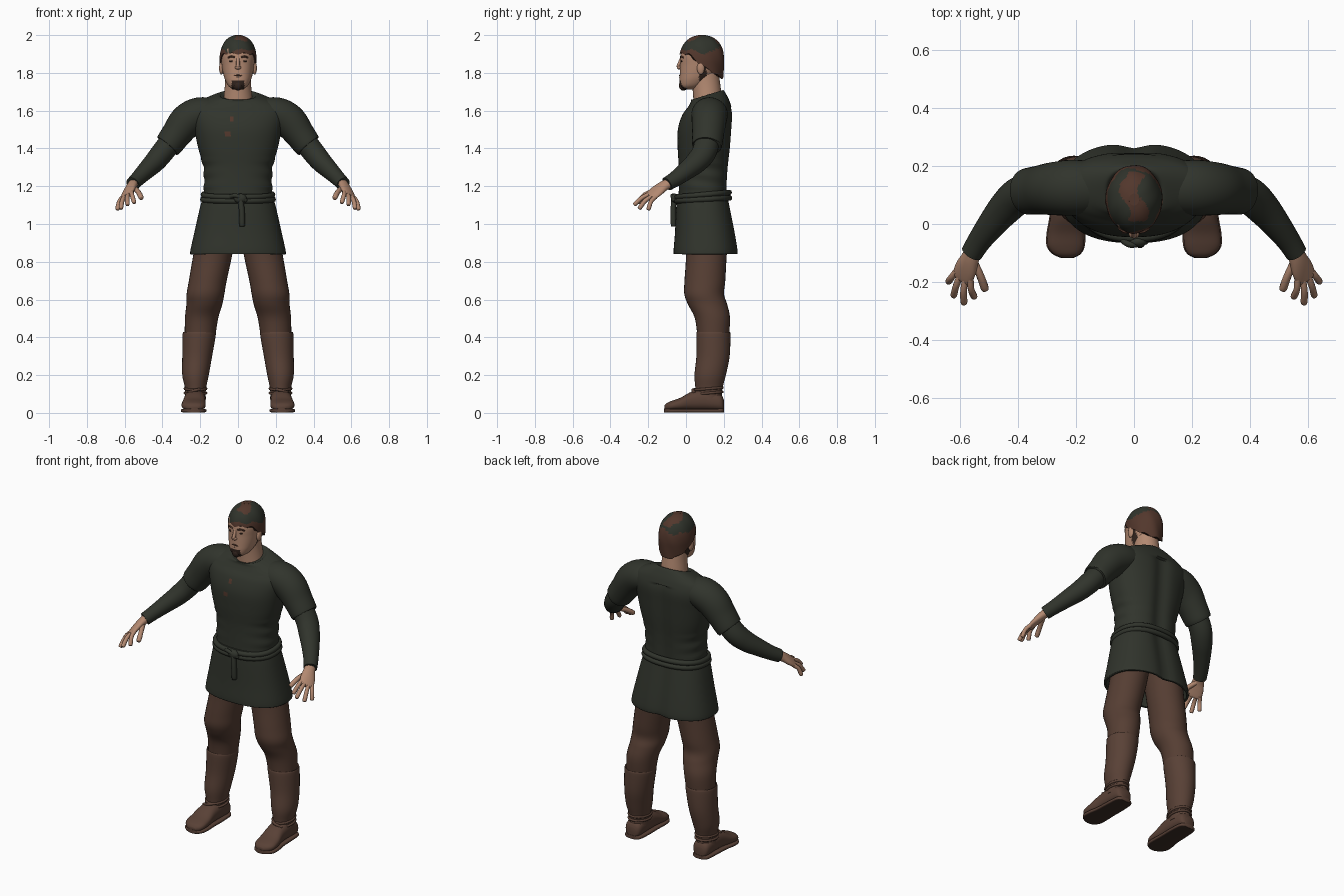
import bpy, bmesh, math
from mathutils import Vector, Matrix

if "Cube" in bpy.data.objects:
    bpy.data.objects.remove(bpy.data.objects["Cube"])


def material(name, colour):
    mat = bpy.data.materials.new(name)
    mat.use_nodes = True
    mat.diffuse_color = (*colour, 1)
    mat.node_tree.nodes["Principled BSDF"].inputs["Base Color"].default_value = (*colour, 1)
    return mat


GREEN = material("dark_green_cloth", (.030, .034, .025))
TROUSER = material("trouser_brown", (.092, .048, .033))
BOOT = material("boot_brown", (.100, .053, .037))
SOLE = material("sole_brown", (.045, .026, .019))
SKIN = material("skin", (.45, .25, .165))
HAIR = material("hair_brown", (.085, .038, .025))
BEARD = material("beard_dark_brown", (.032, .018, .013))


def finish(name, bm, mats, rule=None, solid=0):
    """Turn a bmesh into an object, colouring faces by an optional rule."""
    bmesh.ops.recalc_face_normals(bm, faces=bm.faces)
    for f in bm.faces:
        f.smooth = True
        if rule:
            f.material_index = rule(f.calc_center_median())
    mesh = bpy.data.meshes.new(name)
    bm.to_mesh(mesh)
    bm.free()
    for m in mats:
        mesh.materials.append(m)
    obj = bpy.data.objects.new(name, mesh)
    bpy.context.collection.objects.link(obj)
    if solid:
        mod = obj.modifiers.new("thickness", "SOLIDIFY")
        mod.thickness, mod.offset = solid, -1
    return obj


def skin_rows(name, rows, mats, caps=True, closed=False, rule=None, solid=0):
    """Bridge rows of points, each row a closed loop."""
    bm = bmesh.new()
    loops = [[bm.verts.new(p) for p in row] for row in rows]
    n = len(loops[0])
    pairs = list(zip(loops, loops[1:])) + ([(loops[-1], loops[0])] if closed else [])
    for a, b in pairs:
        for i in range(n):
            j = (i + 1) % n
            bm.faces.new((a[i], a[j], b[j], b[i]))
    if caps and not closed:
        bm.faces.new(loops[0])
        bm.faces.new(loops[-1])
    return finish(name, bm, mats, rule, solid)


def smooth_rings(rings, steps):
    """Catmull-Rom interpolation through the ring tuples."""
    r = [rings[0]] + list(rings) + [rings[-1]]
    out = []
    for i in range(1, len(r) - 2):
        for k in range(steps):
            t = k / steps
            out.append([.5 * (2 * b + (c - a) * t + (2 * a - 5 * b + 4 * c - d) * t * t
                              + (3 * b - a - 3 * c + d) * t ** 3)
                        for a, b, c, d in zip(r[i - 1], r[i], r[i + 1], r[i + 2])])
    return out + [list(rings[-1])]


def power(c, p):
    return math.copysign(abs(c) ** (2 / p), c)


def loft(name, rings, mats, side=1, mode="z", u=None, p=2, n=32, steps=5, deform=None, **kw):
    """Rings are (x, y, z, half width, half depth[, tilt]); mode is z, y or path."""
    rings = smooth_rings(rings, steps)
    rows = []
    for i, ring in enumerate(rings):
        c = Vector(ring[:3])
        tilt = ring[5] if len(ring) > 5 else 0
        if mode == "path":
            t = (Vector(rings[min(i + 1, len(rings) - 1)][:3]) - Vector(rings[max(i - 1, 0)][:3])).normalized()
            w = (u - t * u.dot(t)).normalized() if u else t.cross(Vector((0, 1, 0))).normalized()
            v = t.cross(w)
        else:
            w = Vector((1, 0, 0))
            v = Vector((0, 1, tilt)) if mode == "z" else Vector((0, 0, 1))
        row = []
        for k in range(n):
            a = 2 * math.pi * k / n
            q = c + w * ring[3] * power(math.cos(a), p) + v * ring[4] * power(math.sin(a), p)
            if deform:
                q = deform(q)
            row.append(Vector((q.x * side, q.y, q.z)))
        rows.append(row)
    return skin_rows(name, rows, mats, **kw)


def tube(name, points, radius, mat, side=1, steps=4, n=10):
    """Round-ended tube through points."""
    rings = [(*q, radius, radius) for q in points]
    a, b = Vector(points[-2]), Vector(points[-1])
    tip = b + (b - a).normalized() * radius * .6
    rings.append((*tip, radius * .3, radius * .3))
    return loft(name, rings, [mat], side, "path", n=n, steps=steps)


def band(name, x, y, z, rx, ry, radius, mat, tilt=0, p=2):
    """Closed cord around a body section."""
    rows = []
    for k in range(64):
        a = 2 * math.pi * k / 64
        d = Vector((power(math.cos(a), p), power(math.sin(a), p), 0))
        rows.append([Vector((x + d.x * (rx + radius * math.cos(b)), y + d.y * (ry + radius * math.cos(b)),
                             z + tilt * d.y + radius * math.sin(b)))
                     for b in [math.pi * j / 5 for j in range(10)]])
    return skin_rows(name, rows, [mat], closed=True)


def ball(name, loc, size, mat):
    bm = bmesh.new()
    bmesh.ops.create_uvsphere(bm, u_segments=20, v_segments=12, radius=1,
                              matrix=Matrix.Translation(loc) @ Matrix.Diagonal((*size, 1)))
    return finish(name, bm, [mat])


# Tunic body with spine groove, waist folds and two small stains
def cloth(q):
    groove = math.exp(-(q.x / .045) ** 2)
    if q.y > .15 and q.z < 1.62:
        q.y -= .018 * groove
    if 1.16 < q.z < 1.34:
        q.x *= 1 + .018 * math.sin(q.z * 90 + q.y * 12)
    return q


def stains(c):
    spots = ((-.035, 1.555, .012), (-.06, 1.475, .017))
    return int(c.y < .05 and any(math.hypot(c.x - x, c.z - z) < r for x, z, r in spots))


loft("tunic_body", [(0, .09, 1.10, .18, .13, 0), (0, .092, 1.2, .18, .13, 0), (0, .095, 1.3, .183, .133, 0),
                    (0, .097, 1.4, .21, .141, 0), (0, .101, 1.5, .232, .144, 0), (0, .114, 1.58, .25, .134, .03),
                    (0, .122, 1.63, .235, .112, .1), (0, .12, 1.662, .175, .096, .2),
                    (0, .112, 1.683, .108, .085, .3), (0, .112, 1.676, .09, .07, .3)],
     [GREEN, HAIR], p=2.3, n=96, steps=8, deform=cloth, rule=stains)
loft("tunic_skirt", [(0, .09, 1.16, .178, .133), (0, .092, 1.1, .198, .143), (0, .102, .96, .23, .16),
                     (0, .106, .87, .25, .171), (0, .106, .84, .254, .171)],
     [GREEN], p=2.4, n=72, deform=cloth, caps=False, solid=.012)

# Rope belt, knot and hanging tail
band("belt_upper", 0, .09, 1.155, .183, .138, .015, GREEN, .012, 2.3)
band("belt_lower", 0, .09, 1.13, .186, .14, .015, GREEN, .008, 2.3)
ball("belt_knot", (.012, -.06, 1.135), (.034, .02, .026), GREEN)
tube("belt_tail", [(.012, -.062, 1.14), (.02, -.068, 1.07), (.022, -.066, .995)], .015, GREEN)
tube("belt_loop", [(-.04, -.055, 1.145), (-.01, -.072, 1.15), (.04, -.06, 1.125)], .011, GREEN)

# Neck and head, with jaw beard coloured by position
loft("neck", [(0, .118, 1.6, .085, .075), (0, .112, 1.69, .074, .075), (0, .106, 1.75, .068, .074),
              (0, .1, 1.82, .065, .07)], [SKIN])


def beard(c):
    chin = c.z < 1.762 and c.y < .01 and abs(c.x) < .034
    jaw = abs(c.x) > .035 and .07 < c.y < .11 and c.z < 1.86
    return int(chin or jaw)


loft("head", [(0, .015, 1.712, .026, .03), (0, .026, 1.73, .05, .056), (0, .042, 1.757, .066, .076),
              (0, .06, 1.79, .077, .093), (0, .078, 1.84, .086, .109), (0, .082, 1.9, .09, .11),
              (0, .085, 1.95, .073, .093), (0, .087, 1.984, .03, .035)],
     [SKIN, BEARD], p=2.25, n=64, steps=8, rule=beard)
ball("goatee", (0, -.014, 1.733), (.025, .024, .027), BEARD)
tube("nose_bridge", [(0, -.022, 1.878), (0, -.035, 1.85), (0, -.041, 1.832)], .0095, SKIN)
ball("nose_tip", (0, -.036, 1.828), (.017, .013, .010), SKIN)
tube("mouth", [(-.022, -.027, 1.784), (0, -.033, 1.787), (.022, -.027, 1.784)], .004, HAIR)
tube("lower_lip", [(-.015, -.027, 1.777), (0, -.031, 1.776), (.015, -.027, 1.777)], .005, SKIN)

# Cap of hair, longer at the back, with dark patches
def hairline(s):
    if s < -.6:
        return 1.902
    if s < 0:
        return 1.838 - .064 * s / .6
    return 1.838 - .07 * s


rows = []
for i in range(25):
    row = []
    for k in range(72):
        a = 2 * math.pi * k / 72
        low = hairline(math.sin(a)) + .005 * math.sin(9 * a)
        z = low + (2 - low) * math.sin(math.pi / 2 * i / 24)
        h = (z - 1.86) / .14
        r = max(.02, 1 - max(h, 0) ** 2.4) ** .45 * (1 + .7 * min(z - 1.86, 0))
        r *= 1 + .012 * math.sin(7 * a + 30 * z)
        row.append(Vector((.098 * r * math.cos(a), .084 + .119 * r * math.sin(a), z)))
    rows.append(row)


def patches(c):
    edge = 1.925 + .014 * math.sin(45 * c.x + 1) + .012 * math.sin(50 * c.y)
    parting = abs(c.x - .02 * math.sin(40 * c.y)) < .032 and c.y > .01 and c.z > 1.955
    return int(c.z > edge and not parting)


skin_rows("hair", rows, [HAIR, GREEN], rule=patches, solid=.006)

SPREAD = Vector((.77, .43, -.47))
for side, label in ((1, "left_"), (-1, "right_")):
    # Face details
    ball(label + "eye", (side * .034, -.0225, 1.862), (.013, .005, .005), BEARD)
    tube(label + "eyebrow", [(.016, -.028, 1.882), (.034, -.026, 1.887), (.052, -.014, 1.881)], .0045, HAIR, side)
    ball(label + "ear", (side * .088, .078, 1.825), (.012, .02, .034), SKIN)

    # Short outer sleeve over a long inner sleeve
    loft(label + "short_sleeve", [(.10, .125, 1.585, .075, .085), (.2, .125, 1.583, .088, .096),
                                  (.27, .122, 1.545, .091, .092), (.325, .117, 1.477, .08, .084),
                                  (.365, .112, 1.422, .074, .08), (.372, .111, 1.413, .068, .075)],
         [GREEN], side, "path")
    loft(label + "long_sleeve", [(.33, .118, 1.47, .06, .065), (.395, .098, 1.385, .06, .065),
                                 (.44, .058, 1.33, .056, .06), (.485, .005, 1.285, .048, .051),
                                 (.53, -.055, 1.24, .04, .042), (.558, -.1, 1.212, .037, .038)],
         [GREEN], side, "path")

    # Hand
    loft(label + "palm", [(.548, -.08, 1.222, .028, .026), (.564, -.12, 1.2, .034, .023),
                          (.579, -.155, 1.174, .042, .019), (.592, -.187, 1.148, .04, .013),
                          (.594, -.193, 1.143, .03, .006)], [SKIN], side, "path", u=SPREAD, n=20)
    fingers = (("index", -.031, (.55, -.25, 1.115)), ("middle", -.01, (.585, -.27, 1.105)),
               ("ring", .011, (.62, -.245, 1.085)), ("little", .031, (.638, -.198, 1.08)))
    for finger, offset, tip in fingers:
        base = Vector((.587, -.175, 1.157)) + SPREAD * offset
        bend = (base + Vector(tip)) / 2 + Vector((.004, -.005, .008))
        tube(label + finger + "_finger", [base, bend, tip], .0115, SKIN, side)
    tube(label + "thumb", [(.557, -.115, 1.195), (.53, -.175, 1.172), (.513, -.222, 1.14)], .0135, SKIN, side)

    # Trouser leg
    loft(label + "trouser_leg", [(.105, .11, 1.0, .1, .12), (.133, .108, .84, .103, .108), (.16, .1, .7, .1, .108),
                                 (.172, .096, .63, .1, .105), (.178, .114, .575, .095, .104),
                                 (.193, .14, .5, .088, .093), (.202, .144, .39, .08, .082)], [TROUSER], side)

    # Boot shaft, foot and sole
    loft(label + "boot_shaft", [(.205, .145, .423, .08, .083), (.205, .145, .418, .088, .09),
                                (.216, .143, .3, .079, .088), (.225, .128, .2, .07, .083),
                                (.225, .121, .125, .055, .071), (.227, .121, .07, .057, .072)], [BOOT], side)
    foot = [(.228, .2, .04, .03, .03), (.228, .18, .055, .05, .045), (.228, .1, .068, .056, .056),
            (.23, .03, .062, .057, .05), (.234, -.03, .046, .063, .034), (.235, -.075, .038, .062, .026),
            (.232, -.102, .032, .046, .02), (.23, -.115, .028, .022, .01)]
    loft(label + "boot_foot", foot, [BOOT], side, "y", p=2.4)
    sole = [(x, y * 1.01, .012, w * 1.06, .011) for x, y, z, w, h in foot]
    loft(label + "boot_sole", sole, [BOOT, SOLE], side, "y", p=4, rule=lambda c: int(c.z < .004))
    for i, z in enumerate((.105, .128)):
        band(label + "ankle_cord_%d" % (i + 1), side * .225, .121, z, .056, .072, .007, BOOT, .006)
    tube(label + "cord_knot", [(.2, .05, .125), (.225, .036, .12), (.262, .045, .108)], .008, BOOT, side)

# Smooth shading that keeps the rims crisp
meshes = [o for o in bpy.context.collection.objects if o.type == "MESH"]
for o in meshes:
    o.select_set(True)
bpy.context.view_layer.objects.active = meshes[0]
bpy.ops.object.shade_smooth_by_angle(angle=math.radians(50))
